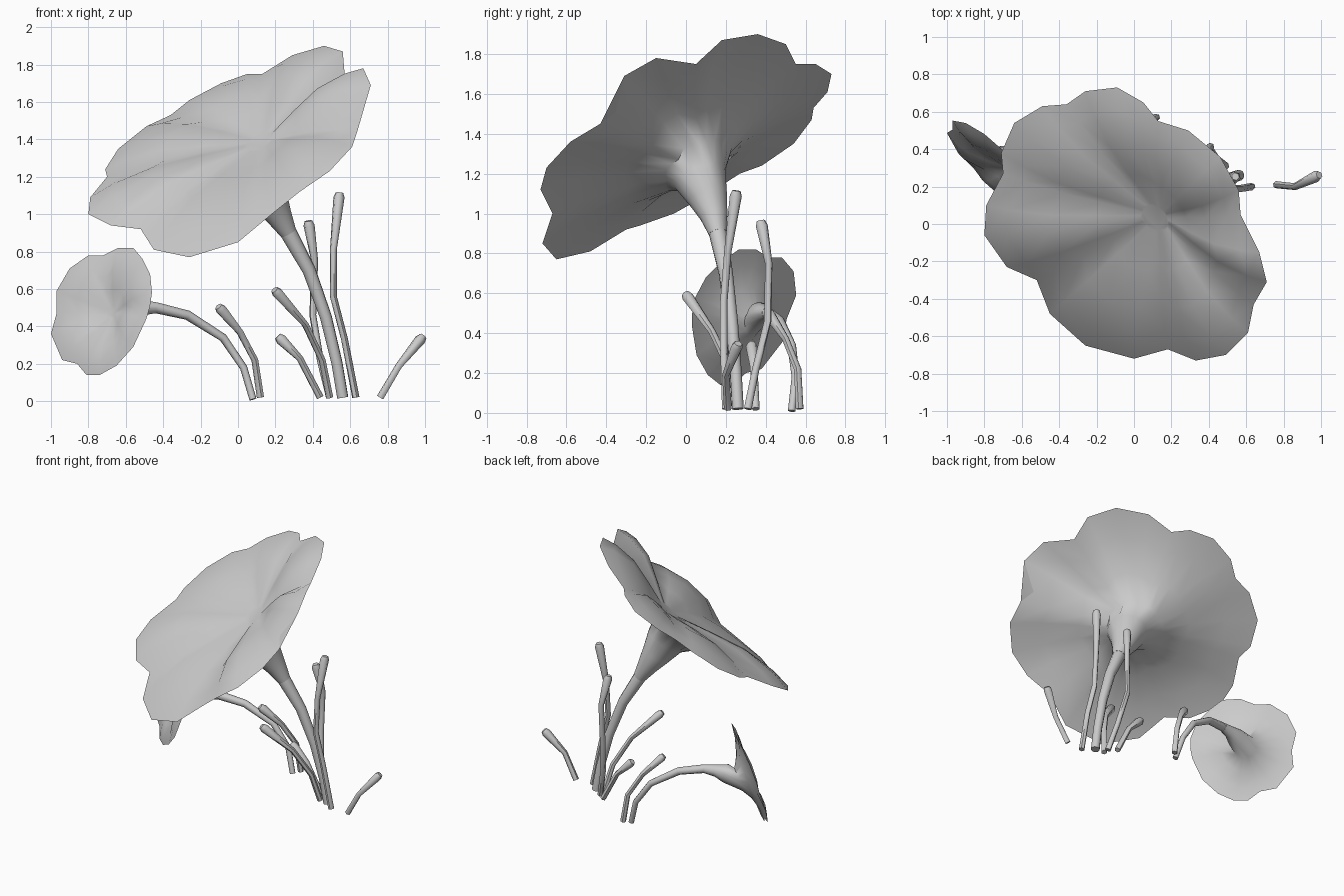
import bpy, bmesh, math
from mathutils import Vector

cube = bpy.data.objects.get("Cube")
if cube:
    bpy.data.objects.remove(cube, do_unlink=True)

GREY = (0.6, 0.6, 0.6, 1.0)
grey = bpy.data.materials.new("plain_grey")
grey.use_nodes = True
grey.diffuse_color = GREY
grey.node_tree.nodes["Principled BSDF"].inputs["Base Color"].default_value = GREY


def loft(name, rings):
    """Skin a list of equally sized closed rings into one smooth, closed object."""
    bm = bmesh.new()
    loops = [[bm.verts.new(p) for p in ring] for ring in rings]
    count = len(loops[0])
    for low, high in zip(loops, loops[1:]):
        for i in range(count):
            j = (i + 1) % count
            bm.faces.new((low[i], low[j], high[j], high[i]))
    bm.faces.new(loops[0][::-1])
    bm.faces.new(loops[-1])
    bmesh.ops.recalc_face_normals(bm, faces=bm.faces)
    mesh = bpy.data.meshes.new(name)
    bm.to_mesh(mesh)
    bm.free()
    obj = bpy.data.objects.new(name, mesh)
    bpy.context.collection.objects.link(obj)
    mesh.materials.append(grey)
    bpy.ops.object.select_all(action="DESELECT")
    obj.select_set(True)
    bpy.context.view_layer.objects.active = obj
    bpy.ops.object.shade_smooth_by_angle(angle=math.radians(60))


def tangents(points):
    last = len(points) - 1
    return [(points[min(i + 1, last)] - points[max(i - 1, 0)]).normalized()
            for i in range(last + 1)]


def tube(name, path, radii, sides=8):
    """Round stem along a path, with the ring frame carried along the bends."""
    points = [Vector(p) for p in path]
    dirs = tangents(points)
    side = dirs[0].orthogonal().normalized()
    rings = []
    for i, (p, t, r) in enumerate(zip(points, dirs, radii)):
        if i:
            side = dirs[i - 1].rotation_difference(t) @ side
        up = t.cross(side)
        angles = [math.tau * k / sides for k in range(sides)]
        rings.append([p + r * (side * math.cos(a) + up * math.sin(a)) for a in angles])
    loft(name, rings)


def bud(name, path):
    """Thin stalk that swells into a blunt, chamfered bud."""
    points = [Vector(p) for p in path]
    heading = (points[-1] - points[-2]).normalized()
    points.append(points[-1] + heading * 0.025)
    radii = [0.02] + [0.019] * (len(path) - 2) + [0.031, 0.021]
    tube(name, points, radii, 6)


# Petal rings as (scale of the rim, depth behind it, forward swell of each lobe)
BACK = [(0.23, 0.14, 0), (0.45, 0.07, 0.015), (0.75, 0.02, 0.025), (1, 0, 0)]
FRONT = [(0.85, -0.005, 0.03), (0.6, 0, 0.045), (0.35, 0.025, 0.025), (0.1, 0.055, 0)]


def flower(name, lobes, centre, facing, throat, eye_shift, size):
    """Trumpet: throat opening to a lobed rim, closed by a shallow pleated face."""
    centre, eye_shift = Vector(centre), Vector(eye_shift)
    facing = Vector(facing).normalized()
    offsets, swell = [], []
    for lobe in lobes:
        for k, p in enumerate(lobe):
            offsets.append(Vector(p) - centre)
            swell.append(math.sin(math.pi * (k + 1) / len(lobe)))

    def petal_ring(scale, depth, bulge, shift):
        middle = centre + shift * (1 - scale)
        return [middle + o * scale + facing * size * (bulge * w - depth)
                for o, w in zip(offsets, swell)]

    points = [Vector(p) for p, r in throat]
    rings = []
    for p, t, (_, r) in zip(points, tangents(points), throat):
        rings.append([p + (o - t * o.dot(t)).normalized() * r for o in offsets])
    rings += [petal_ring(*row, Vector()) for row in BACK]
    rings += [petal_ring(*row, eye_shift) for row in FRONT]
    loft(name, rings)


# Large flower: each line is one lobe ending at its notch
large_lobes = [
    [(0.29, 0.5, 1.85), (0.46, 0.36, 1.9), (0.56, 0.18, 1.87), (0.57, 0.05, 1.75)],
    [(0.67, -0.15, 1.78), (0.71, -0.31, 1.69), (0.64, -0.43, 1.45)],
    [(0.61, -0.58, 1.36), (0.49, -0.7, 1.23), (0.33, -0.73, 1.12), (0.18, -0.67, 1.0)],
    [(0, -0.72, 0.85), (-0.26, -0.65, 0.77), (-0.45, -0.48, 0.81), (-0.52, -0.3, 0.92)],
    [(-0.68, -0.23, 0.94), (-0.8, -0.06, 1.0), (-0.79, 0.1, 1.09), (-0.7, 0.27, 1.2)],
    [(-0.71, 0.38, 1.24), (-0.64, 0.54, 1.35), (-0.49, 0.63, 1.47), (-0.36, 0.64, 1.53)],
    [(-0.26, 0.71, 1.61), (-0.09, 0.73, 1.7), (0.05, 0.65, 1.75), (0.13, 0.55, 1.75)],
]
flower("large_flower", large_lobes, (-0.02, -0.01, 1.35), (-0.63, -0.67, 1),
       [((0.27, 0.16, 0.9), 0.045), ((0.22, 0.14, 0.99), 0.07),
        ((0.17, 0.11, 1.08), 0.1), ((0.12, 0.07, 1.18), 0.135)],
       (0.12, 0.02, 0.09), 1)
tube("large_flower_stem",
     [(0.56, 0.26, 0.02), (0.53, 0.25, 0.2), (0.47, 0.23, 0.45), (0.38, 0.2, 0.7),
      (0.27, 0.16, 0.9), (0.25, 0.15, 0.94)],
     [0.03, 0.03, 0.032, 0.036, 0.045, 0.045], 10)

# Small flower: a lobed outline laid on a slanted, slightly curling plane
small_outline = [
    [(-1, 0.36), (-0.94, 0.22), (-0.86, 0.2)],
    [(-0.81, 0.14), (-0.74, 0.14), (-0.65, 0.19)],
    [(-0.56, 0.29), (-0.49, 0.44), (-0.47, 0.51)],
    [(-0.46, 0.58), (-0.47, 0.68), (-0.51, 0.76)],
    [(-0.56, 0.82), (-0.64, 0.82), (-0.72, 0.78)],
    [(-0.8, 0.78), (-0.9, 0.71), (-0.97, 0.59), (-0.97, 0.47)],
]


def slanted(x, z):
    reach = x + 0.73
    return (x, 0.3 - 0.87 * reach - 0.8 * max(reach, 0) ** 2 + 0.4 * (z - 0.48), z)


small_lobes = [[slanted(x, z) for x, z in lobe] for lobe in small_outline]
flower("small_flower", small_lobes, (-0.73, 0.3, 0.48), (-0.87, -1, 0.4),
       [((-0.44, 0.41, 0.5), 0.03), ((-0.52, 0.39, 0.5), 0.042),
        ((-0.59, 0.37, 0.49), 0.065)],
       (0.04, -0.035, 0), 0.55)
tube("small_flower_stem",
     [(0.08, 0.53, 0.01), (0.03, 0.55, 0.18), (-0.08, 0.53, 0.34), (-0.27, 0.47, 0.46),
      (-0.44, 0.41, 0.5), (-0.47, 0.4, 0.5)],
     [0.019, 0.02, 0.022, 0.026, 0.03, 0.032])

# Unopened buds on thin stalks
buds = {
    "tall_bud": [(0.63, 0.2, 0.02), (0.57, 0.19, 0.33), (0.51, 0.19, 0.56),
                 (0.51, 0.21, 0.81), (0.54, 0.25, 1.09)],
    "back_bud": [(0.49, 0.31, 0.02), (0.44, 0.35, 0.22), (0.4, 0.41, 0.46),
                 (0.41, 0.415, 0.75), (0.38, 0.38, 0.94)],
    "front_bud": [(0.49, 0.27, 0.02), (0.45, 0.22, 0.22), (0.36, 0.13, 0.41),
                  (0.21, 0.01, 0.58)],
    "short_bud": [(0.44, 0.35, 0.02), (0.33, 0.34, 0.23), (0.23, 0.33, 0.33)],
    "left_bud": [(0.76, 0.21, 0.02), (0.86, 0.2, 0.19), (0.975, 0.255, 0.33)],
    "right_bud": [(0.12, 0.57, 0.02), (0.09, 0.56, 0.22), (0.01, 0.5, 0.37),
                  (-0.09, 0.42, 0.49)],
}
for name, path in buds.items():
    bud(name, path)
